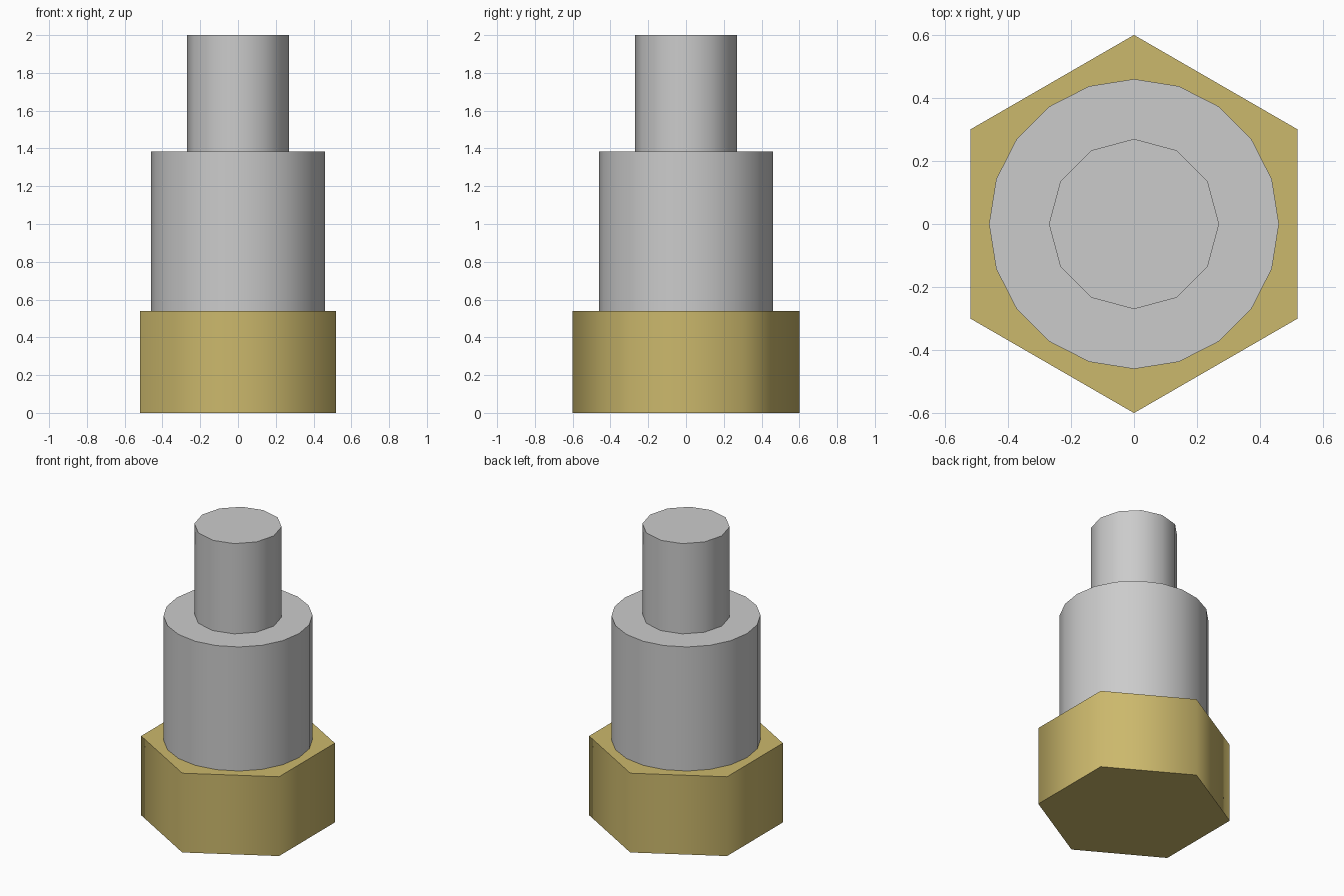
import bpy, math

if "Cube" in bpy.data.objects:
    bpy.data.objects.remove(bpy.data.objects["Cube"])

brass = bpy.data.materials.new("brass")
brass.diffuse_color = (0.60, 0.48, 0.15, 1)
brass.use_nodes = True
brass.node_tree.nodes["Principled BSDF"].inputs["Base Color"].default_value = brass.diffuse_color


def prism(name, sides, radius, z0, z1, material=None):
    bpy.ops.mesh.primitive_cylinder_add(vertices=sides, radius=radius,
                                        depth=z1 - z0,
                                        location=(0, 0, (z0 + z1) / 2))
    obj = bpy.context.object
    obj.name = name
    # soft side walls, crisp rims
    bpy.ops.object.shade_smooth_by_angle(angle=math.radians(70))
    if material:
        obj.data.materials.append(material)
    return obj


# hexagonal base, wide barrel, narrow tip
prism("hex_base", 6, 0.60, 0.0, 0.54, brass)
prism("barrel", 20, 0.46, 0.54, 1.385)
prism("tip", 12, 0.27, 1.385, 2.0)
